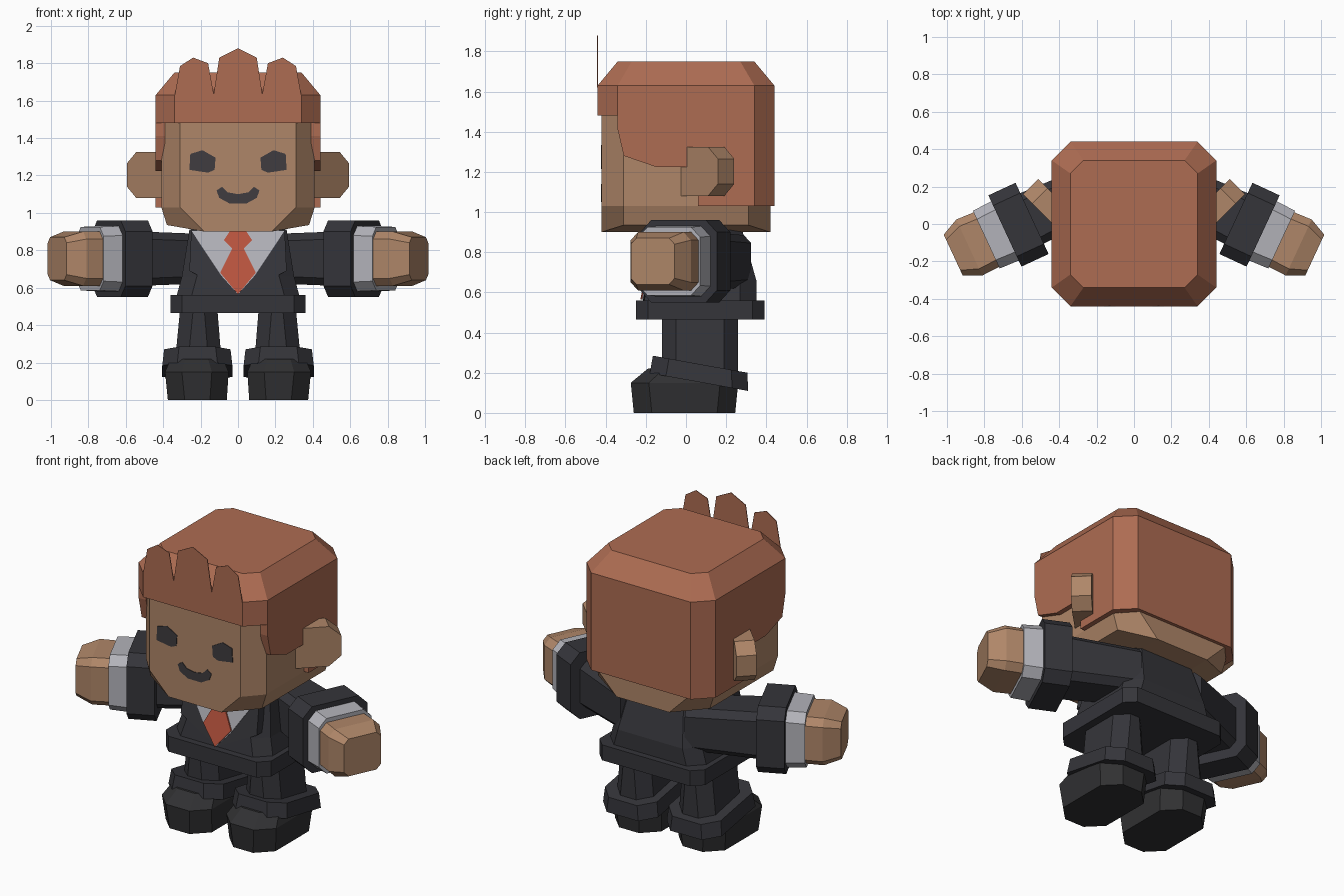
import bpy, bmesh
from mathutils import Matrix, Vector

if "Cube" in bpy.data.objects:
    bpy.data.objects.remove(bpy.data.objects["Cube"])


def material(name, rgb):
    m = bpy.data.materials.new(name)
    m.diffuse_color = (*rgb, 1)
    m.use_nodes = True
    m.node_tree.nodes["Principled BSDF"].inputs["Base Color"].default_value = m.diffuse_color
    return m


SKIN = material("skin", (0.43, 0.24, 0.14))
HAIR = material("hair", (0.42, 0.15, 0.085))
SUIT = material("suit", (0.035, 0.035, 0.042))
SHOE = material("shoe", (0.03, 0.03, 0.032))
SHIRT = material("shirt", (0.45, 0.45, 0.49))
TIE = material("tie", (0.50, 0.09, 0.05))
INK = material("ink", (0.05, 0.045, 0.05))


def build(name, verts, faces, mat):
    bm = bmesh.new()
    vs = [bm.verts.new(v) for v in verts]
    for f in faces:
        bm.faces.new([vs[i] for i in f])
    bmesh.ops.recalc_face_normals(bm, faces=bm.faces)
    me = bpy.data.meshes.new(name)
    bm.to_mesh(me)
    bm.free()
    me.materials.append(mat)
    ob = bpy.data.objects.new(name, me)
    bpy.context.collection.objects.link(ob)
    return ob


def skin_rings(name, rings, mat):
    """Join equal-length point rings and cap both ends."""
    n = len(rings[0])
    verts = [p for r in rings for p in r]
    faces = [[k * n + i, k * n + (i + 1) % n, (k + 1) * n + (i + 1) % n, (k + 1) * n + i]
             for k in range(len(rings) - 1) for i in range(n)]
    faces += [list(range(n)), list(range(len(verts) - n, len(verts)))]
    return build(name, verts, faces, mat)


def octagon(x0, x1, y0, y1, c, z, tilt=0):
    """Rectangle with cut corners; tilt slopes it along y."""
    pts = [(x0 + c, y0), (x1 - c, y0), (x1, y0 + c), (x1, y1 - c),
           (x1 - c, y1), (x0 + c, y1), (x0, y1 - c), (x0, y0 + c)]
    return [Vector((x, y, z + tilt * y)) for x, y in pts]


def box8(h, k, c, z):
    return octagon(-h, h, -k, k, c, z)


def flip(rings, s):
    return [[Vector((p[0] * s, p[1], p[2])) for p in r] for r in rings]


def prism(name, pts, at, a, b, mat, s=1):
    """Sweep a 2D outline between depths a and b; at(u, v, depth) places it."""
    rings = [[at(u, v, d) for u, v in pts] for d in (a, b)]
    return skin_rings(name, flip(rings, s), mat)


def front(u, v, d):
    return Vector((u, d, v))


def mirrored(half):
    """Complete a symmetric outline from its right half, top to bottom."""
    return half + [(-x, z) for x, z in reversed(half) if x > 0]


# Head: cut-corner block with a tapered jaw
jaw = [Vector((x, y, 0.90 if abs(y) > 0.4 else 0.935)) for x, y in
       [(-.18, -.42), (.18, -.42), (.38, -.31), (.38, .31),
        (.18, .42), (-.18, .42), (-.38, .31), (-.38, -.31)]]
rim = [Vector((x, y, 1.03)) for x, y in
       [(-.31, -.42), (.31, -.42), (.41, -.31), (.41, .31),
        (.31, .42), (-.31, .42), (-.41, .31), (-.41, -.31)]]
chin = octagon(-.18, .18, -.42, .42, .02, .90)
skin_rings("head", [chin, jaw, rim, [p + Vector((0, 0, .58)) for p in rim]], SKIN)

# Face
eye = [(.12, 1.295), (.19, 1.335), (.255, 1.315), (.26, 1.23), (.16, 1.215), (.125, 1.23)]
for s, side in ((1, "left"), (-1, "right")):
    prism(side + "_eye", eye, front, -.415, -.424, INK, s)
mouth = [(0, 1.10), (.055, 1.11), (.085, 1.14), (.115, 1.12), (.10, 1.08), (.045, 1.05)]
prism("mouth", mirrored(mouth), front, -.415, -.424, INK)

# Hair: bevelled cap, front fringe, back block and side panels
skin_rings("hair_cap", [box8(.44, .44, .10, 1.60), box8(.44, .44, .10, 1.63),
                        box8(.34, .34, .07, 1.75)], HAIR)


def plan(u, v, d):
    return Vector((u, v, d))


wedge = [(-.44, .34), (.44, .34), (.34, .44), (-.34, .44)]
prism("hair_back", wedge, plan, 1.03, 1.63, HAIR)
prism("hair_fringe", [(x, -y) for x, y in wedge], plan, 1.48, 1.63, HAIR)
side_cut = [(-.34, 1.63), (-.34, 1.41), (-.31, 1.28), (-.15, 1.225), (.06, 1.225),
            (.06, 1.03), (.34, 1.03), (.34, 1.63)]
for s, side in ((1, "left"), (-1, "right")):
    prism(side + "_hair_panel", side_cut, lambda u, v, d: Vector((d, u, v)), .39, .44, HAIR, s)

# Flat spiky quiff standing on the front edge
spikes = [(0, 1.88), (.10, 1.83), (.13, 1.635), (.16, 1.80), (.24, 1.83), (.31, 1.785), (.34, 1.62)]
prism("hair_spikes", mirrored(spikes), front, -.442, -.438, HAIR)

# Ears: thin cut-corner plates swept backwards
ear = [(-.02, 1.08), (.19, 1.08), (.26, 1.14), (.26, 1.265), (.19, 1.325), (-.02, 1.325)]


def ear_at(u, v, d):
    return Vector((.41 + .707 * (u - d), -.025 + .707 * (u + d), v))


for s, side in ((1, "left"), (-1, "right")):
    prism(side + "_ear", ear, ear_at, 0, .115, SKIN, s)

# Jacket body and hem band
skin_rings("jacket", [octagon(-.33, .33, -.21, .35, .08, .55),
                      octagon(-.30, .30, -.19, .35, .08, .66),
                      octagon(-.26, .26, -.14, .28, .08, .91)], SUIT)
skin_rings("jacket_hem", [octagon(-.36, .36, -.25, .39, .06, z) for z in (.465, .56)], SUIT)


# Lapels, shirt and tie layered on the sloped chest
def chest(u, v, d):
    return Vector((u, -.21 + (v - .55) * .195 - d, v))


prism("lapels", mirrored([(.25, .905), (.26, .69), (0, .56)]), chest, -.05, .006, SUIT)
prism("shirt", mirrored([(.25, .906), (.09, .665), (0, .565)]), chest, -.04, .012, SHIRT)
prism("tie", mirrored([(.04, .907), (.075, .855), (.03, .81), (.095, .68), (0, .565)]),
      chest, -.03, .02, TIE)

# Arms: segments along an axis angled forwards
frame = Matrix(((.421, 0, .907, .545), (.907, 0, -.421, .03), (0, 1, 0, .755), (0, 0, 0, 1)))
arm_parts = [
    ("sleeve", SUIT, [(.13, .13, .04, -.42), (.15, .145, .04, .02)]),
    ("sleeve_cuff", SUIT, [(.21, .205, .06, 0), (.21, .205, .06, .16)]),
    ("shirt_cuff", SHIRT, [(.175, .175, .05, .15), (.17, .17, .05, .27)]),
    ("hand", SKIN, [(.16, .145, .04, .25), (.165, .145, .04, .37), (.12, .115, .03, .465)]),
]
for s, side in ((1, "left"), (-1, "right")):
    for part, mat, rings in arm_parts:
        loops = [[frame @ p for p in box8(*r)] for r in rings]
        skin_rings(f"{side}_{part}", flip(loops, s), mat)

# Legs: trouser leg, sloping trouser cuff and shoe
leg_parts = [
    ("trouser_leg", SUIT, [(.085, .34, -.12, .26, .07, .17), (.11, .31, -.12, .26, .07, .48)]),
    ("trouser_cuff", SUIT, [(.03, .405, -.18, .31, .08, .165, -.18),
                            (.04, .395, -.165, .305, .08, .255, -.18)]),
    ("shoe", SHOE, [(.06, .375, -.26, .245, .09, 0), (.05, .39, -.275, .26, .09, .15),
                    (.08, .36, -.19, .22, .08, .22)]),
]
for s, side in ((1, "left"), (-1, "right")):
    for part, mat, rings in leg_parts:
        skin_rings(f"{side}_{part}", flip([octagon(*r) for r in rings], s), mat)
